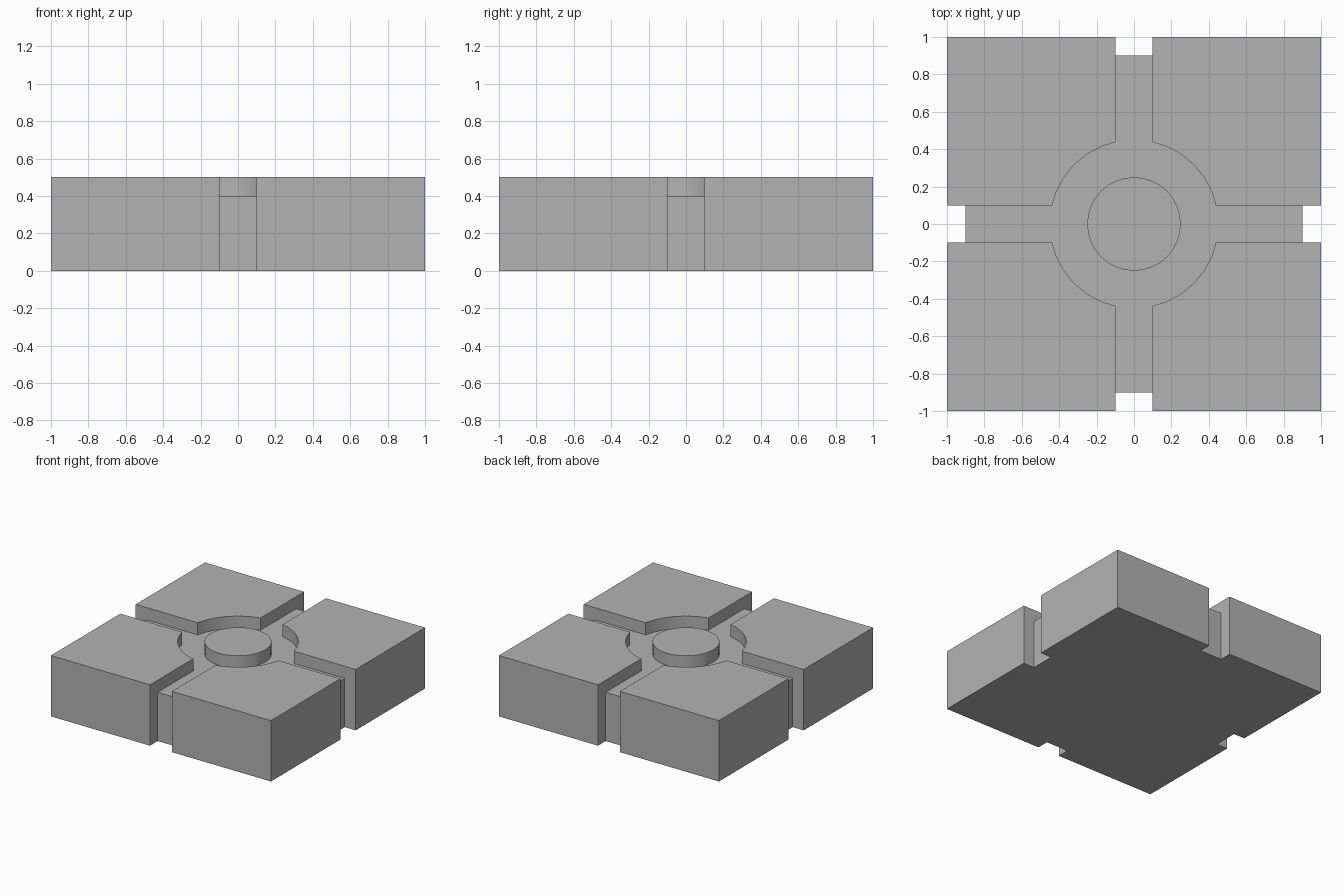
import bpy
import bmesh
from math import radians
from mathutils import Matrix

cube = bpy.data.objects.get("Cube")
if cube:
    bpy.data.objects.remove(cube, do_unlink=True)

HEIGHT, FLOOR = 0.5, 0.4      # block top and channel floor
GAP = 0.2                     # channel width
NOTCH = 0.1                   # depth of the edge notches

grey = bpy.data.materials.new("light grey")
grey.use_nodes = True
colour = (0.45, 0.45, 0.45, 1)
grey.diffuse_color = colour
grey.node_tree.nodes["Principled BSDF"].inputs["Base Color"].default_value = colour


def make(name, bm):
    mesh = bpy.data.meshes.new(name)
    bm.to_mesh(mesh)
    bm.free()
    mesh.materials.append(grey)
    obj = bpy.data.objects.new(name, mesh)
    bpy.context.collection.objects.link(obj)
    return obj


def box(name, x, y, z0, z1, cx=0, cy=0):
    bm = bmesh.new()
    place = Matrix.Translation((cx, cy, (z0 + z1) / 2)) @ Matrix.Diagonal((x, y, z1 - z0, 1))
    bmesh.ops.create_cube(bm, size=1, matrix=place)
    return make(name, bm)


def cylinder(name, radius, z0, z1):
    bm = bmesh.new()
    bmesh.ops.create_cone(bm, cap_ends=True, segments=32, radius1=radius, radius2=radius,
                          depth=z1 - z0, matrix=Matrix.Translation((0, 0, (z0 + z1) / 2)))
    return make(name, bm)


def combine(target, tool, operation):
    """Apply a boolean to the target and discard the tool."""
    mod = target.modifiers.new(tool.name, "BOOLEAN")
    mod.operation, mod.solver, mod.object = operation, "EXACT", tool
    bpy.context.view_layer.objects.active = target
    bpy.ops.object.modifier_apply(modifier=mod.name)
    bpy.data.objects.remove(tool, do_unlink=True)


# Square slab
tile = box("channelled_tile", 2, 2, 0, HEIGHT)

# Round recess and crossing channels
combine(tile, cylinder("round_recess", 0.45, FLOOR, 1), "DIFFERENCE")
combine(tile, box("channel_x", 3, GAP, FLOOR, 1), "DIFFERENCE")
combine(tile, box("channel_y", GAP, 3, FLOOR, 1), "DIFFERENCE")

# Notches through the full height at each channel end
for side in (-1, 1):
    combine(tile, box("notch_x", 2 * NOTCH, GAP, -1, 1, cx=side), "DIFFERENCE")
    combine(tile, box("notch_y", GAP, 2 * NOTCH, -1, 1, cy=side), "DIFFERENCE")

# Central round boss
combine(tile, cylinder("centre_boss", 0.25, FLOOR - 0.1, HEIGHT), "UNION")

bpy.ops.object.select_all(action="DESELECT")
tile.select_set(True)
bpy.context.view_layer.objects.active = tile
bpy.ops.object.shade_smooth_by_angle(angle=radians(30))
